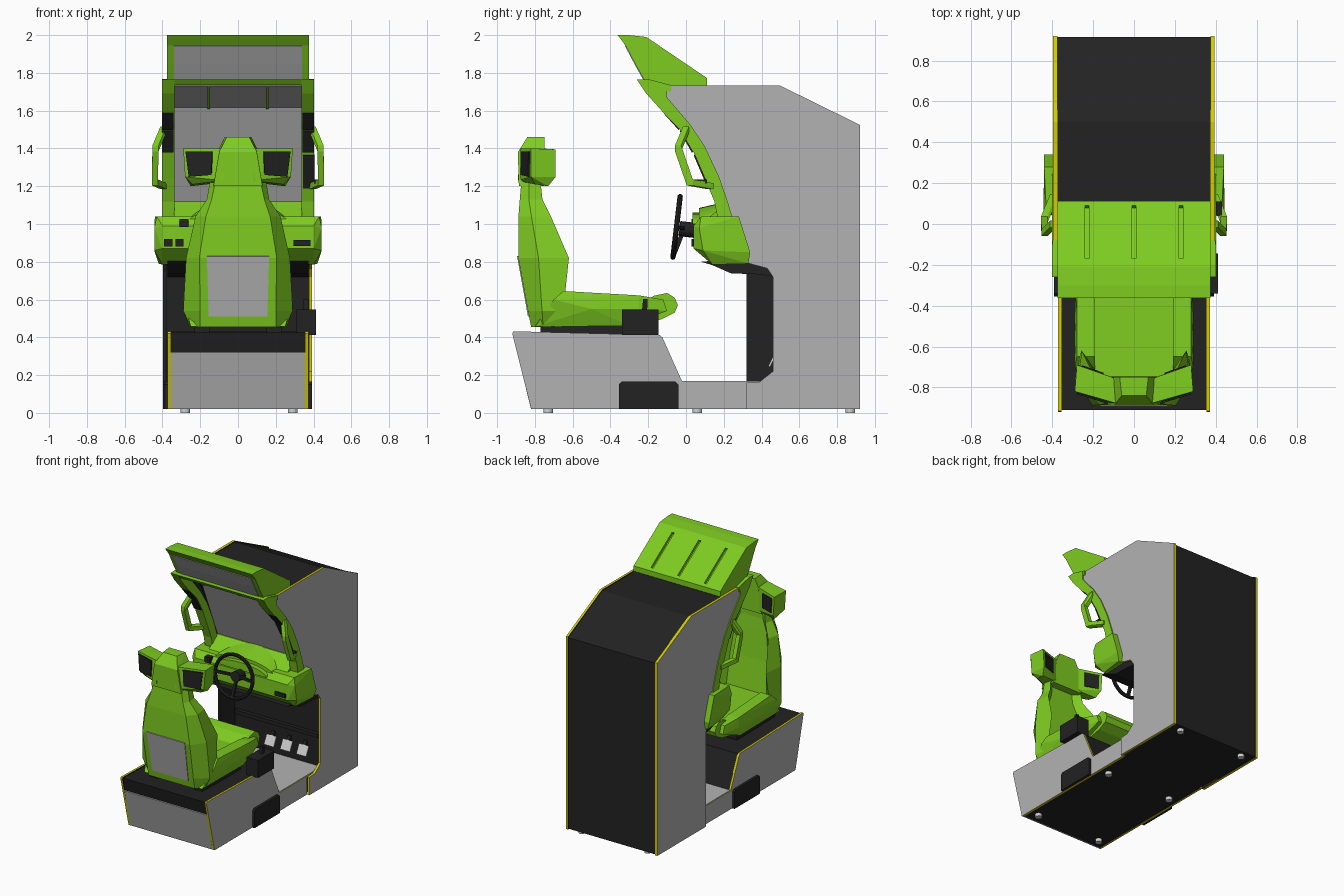
import bpy, bmesh, math
from mathutils import Vector, Matrix

if "Cube" in bpy.data.objects:
    bpy.data.objects.remove(bpy.data.objects["Cube"])

def material(name, r, g, b):
    m = bpy.data.materials.new(name)
    m.diffuse_color = (r, g, b, 1)
    m.use_nodes = True
    m.node_tree.nodes["Principled BSDF"].inputs["Base Color"].default_value = m.diffuse_color
    return m

GREEN = material("lime green", 0.21, 0.6, 0.015)
GREY = material("panel grey", 0.45, 0.45, 0.45)
BLACK = material("black", 0.016, 0.016, 0.016)
YELLOW = material("trim yellow", 0.65, 0.6, 0.0)
METAL = material("light metal", 0.65, 0.65, 0.65)

def finish(name, bm, mats, rule=None):
    bmesh.ops.recalc_face_normals(bm, faces=bm.faces[:])
    if rule:
        for f in bm.faces:
            f.material_index = rule(f)
    me = bpy.data.meshes.new(name)
    bm.to_mesh(me)
    bm.free()
    for m in mats:
        me.materials.append(m)
    ob = bpy.data.objects.new(name, me)
    bpy.context.collection.objects.link(ob)
    return ob

def prism(name, pts, x0, x1, mats, rule=None):
    """Side profile (y, z) extruded across x."""
    bm = bmesh.new()
    a = [bm.verts.new((x0, y, z)) for y, z in pts]
    b = [bm.verts.new((x1, y, z)) for y, z in pts]
    bm.faces.new(a)
    bm.faces.new(b[::-1])
    for i in range(len(pts)):
        j = (i + 1) % len(pts)
        bm.faces.new((a[i], a[j], b[j], b[i]))
    return finish(name, bm, mats if isinstance(mats, list) else [mats], rule)

def hulls(name, groups, mat):
    """One object from several convex pieces."""
    bm = bmesh.new()
    for g in groups:
        vs = [bm.verts.new(p) for p in g]
        r = bmesh.ops.convex_hull(bm, input=vs)
        junk = [v for v in set(r["geom_interior"] + r["geom_unused"]) if isinstance(v, bmesh.types.BMVert)]
        bmesh.ops.delete(bm, geom=junk, context='VERTS')
    bmesh.ops.dissolve_limit(bm, angle_limit=0.01, verts=bm.verts[:], edges=bm.edges[:])
    return finish(name, bm, [mat])

def cube_pts(c, h):
    return [(c[0] + i * h[0], c[1] + j * h[1], c[2] + k * h[2]) for i in (-1, 1) for j in (-1, 1) for k in (-1, 1)]

def box(name, x0, x1, y0, y1, z0, z1, mat):
    return hulls(name, [[(x, y, z) for x in (x0, x1) for y in (y0, y1) for z in (z0, z1)]], mat)

def beam(name, path, r, mat):
    return hulls(name, [cube_pts(p, (r, r, r)) + cube_pts(q, (r, r, r)) for p, q in zip(path, path[1:])], mat)

def plate(name, quad, mat, t=0.008):
    q = [Vector(p) for p in quad]
    n = (q[1] - q[0]).cross(q[3] - q[0]).normalized() * t / 2
    return hulls(name, [[p + n for p in q] + [p - n for p in q]], mat)

def slope_plate(name, w0, w1, p0, p1, mat, t=0.008, cx=0):
    """Plate across x, from (y,z) p0 to p1."""
    return plate(name, [(cx - w0, *p0), (cx + w0, *p0), (cx + w1, *p1), (cx - w1, *p1)], mat, t)

# Cabinet body and side panels with coloured rims
prism("cabinet_body", [(0.915, 0.025), (0.915, 1.518), (0.5, 1.725), (-0.06, 1.725), (0.04, 1.63),
      (0.27, 1.12), (0.3, 0.8), (0.5, 0.78), (0.5, 0.025)], -0.376, 0.376, BLACK)
upper = [(0.92, 0.02), (0.92, 1.525), (0.5, 1.732), (-0.1, 1.732), (-0.1, 1.67), (0, 1.54), (0.1, 1.38),
         (0.17, 1.22), (0.22, 1.04), (0.3, 0.8)]
notch = [(0.43, 0.765), (0.46, 0.72), (0.46, 0.22), (0.39, 0.165), (0.32, 0.16), (0.32, 0.02)]
def panel_rule(s, black_front=False):
    def rule(f):
        if abs(f.normal.x) > 0.5:
            return 0 if f.normal.x * s > 0 else 1
        c = f.calc_center_median()
        return 1 if black_front and c.z < 0.79 and f.normal.y < -0.5 else 2
    return rule
prism("right_side_panel", upper + notch, 0.375, 0.393, [GREY, BLACK, YELLOW], panel_rule(1))
prism("left_side_panel", upper + [(0.32, 0.75), (0.32, 0.02)], -0.396, -0.375, [GREY, BLACK, YELLOW], panel_rule(-1, True))

# Seat base
prism("base_body", [(-0.815, 0.025), (-0.912, 0.425), (-0.132, 0.405), (-0.03, 0.155), (0.5, 0.155), (0.5, 0.025)],
      -0.356, 0.356, BLACK)
base = [(-0.82, 0.02), (-0.92, 0.42), (-0.915, 0.432), (-0.14, 0.412), (-0.125, 0.4), (-0.02, 0.165), (0.32, 0.165), (0.32, 0.02)]
for s, n in ((-1, "left"), (1, "right")):
    prism(n + "_base_panel", base, s * 0.355, s * 0.372, [GREY, BLACK, YELLOW], panel_rule(s))
    prism(n + "_base_vent", [(-0.355, 0.02), (-0.355, 0.15), (-0.34, 0.165), (-0.055, 0.165), (-0.04, 0.15), (-0.04, 0.02)],
          s * 0.37, s * 0.392, BLACK)
slope_plate("base_rear_panel", 0.355, 0.355, (-0.817, 0.022), (-0.89, 0.32), GREY)
box("floor", -0.368, 0.368, -0.022, 0.5, 0.15, 0.168, GREY)

# Feet
for x in (-0.28, 0.29):
    for y in (-0.73, 0.06, 0.87):
        pts = [(x + 0.025 * math.cos(a * math.pi / 6), y + 0.025 * math.sin(a * math.pi / 6), z)
               for a in range(12) for z in (0, 0.03)]
        hulls("foot", [pts], METAL)

# Pedals
for x in (-0.04, 0.1, 0.24):
    slope_plate("pedal", 0.042, 0.042, (0.44, 0.245), (0.475, 0.315), METAL, 0.01, x)
    beam("pedal_arm", [(x, 0.47, 0.28), (x, 0.5, 0.33)], 0.012, BLACK)
box("pedal_rail", -0.36, 0.36, 0.47, 0.5, 0.4, 0.43, BLACK)

# Screen and lower visor
slope_plate("screen", 0.345, 0.345, (0.25, 1.1), (0.03, 1.63), GREY)
slope_plate("visor_underside", 0.345, 0.345, (0.03, 1.62), (-0.225, 1.735), GREY)
for s in (-1, 1):
    slope_plate("visor_rib", 0.006, 0.006, (0.025, 1.615), (-0.22, 1.728), GREEN, 0.012, s * 0.155)
prism("visor_bar", [(-0.26, 1.765), (-0.2, 1.767), (-0.08, 1.735), (-0.08, 1.7), (-0.22, 1.735), (-0.235, 1.735)],
      -0.4, 0.4, GREEN)

# Side frames, speakers and grab handles
frame = [(-0.26, 1.765), (-0.21, 1.69), (-0.12, 1.59), (-0.03, 1.5), (0.04, 1.38), (0.1, 1.24), (0.15, 1.12), (0.17, 1.02),
         (0.25, 1.02), (0.22, 1.12), (0.175, 1.25), (0.1, 1.41), (0.02, 1.53), (-0.1, 1.67), (-0.1, 1.735), (-0.2, 1.767)]
for s, n in ((-1, "left"), (1, "right")):
    prism(n + "_screen_frame", frame, s * 0.335, s * 0.402, GREEN)
    slope_plate(n + "_frame_speaker", 0.03, 0.03, (0.035, 1.38), (-0.03, 1.495), BLACK, 0.009, s * 0.372)
    slope_plate(n + "_upper_speaker", 0.03, 0.03, (-0.035, 1.5), (-0.115, 1.588), BLACK, 0.009, s * 0.372)
    beam(n + "_grab_handle", [(s * 0.395, 0, 1.5), (s * 0.437, -0.042, 1.4), (s * 0.44, 0.02, 1.22),
                              (s * 0.395, 0.13, 1.2)], 0.016, GREEN)
slope_plate("right_lower_speaker", 0.03, 0.03, (0.12, 1.19), (0.045, 1.365), BLACK, 0.009, 0.375)
box("handle_pad", 0.405, 0.43, 0.04, 0.11, 1.215, 1.235, BLACK)

# Marquee with grooves in the roof
front = [(-0.22, 1.76), (-0.27, 1.85), (-0.32, 1.945), (-0.362, 2.0)]
marquee = prism("marquee", [(0.112, 1.73), (-0.2, 1.73)] + front + [(-0.3, 2.0), (-0.21, 1.99), (0.112, 1.772)],
                -0.375, 0.375, GREEN)
d = Vector((0.322, -0.218)).normalized()
for x in (-0.23, 0, 0.23):
    cut = slope_plate("groove_cutter", 0.01, 0.01, (-0.17, 1.963), (0.09, 1.787), GREEN, 0.04, x)
    mod = marquee.modifiers.new("groove", 'BOOLEAN')
    mod.object, mod.solver = cut, 'EXACT'
    bpy.context.view_layer.objects.active = marquee
    bpy.ops.object.modifier_apply(modifier=mod.name)
    bpy.data.objects.remove(cut)
for p, q in zip(front[:2], front[1:3]):
    slope_plate("marquee_sign", 0.338, 0.338, p, q, GREY)

# Dashboard
hulls("dashboard", [[(s * w, y, z) for s in (-1, 1) for w, y, z in (
    (0.4, 0.04, 0.99), (0.4, 0.04, 0.87), (0.43, 0.08, 1.04), (0.443, 0.07, 0.98), (0.443, 0.09, 0.86), (0.4, 0.14, 0.785),
    (0.44, 0.28, 1.04), (0.44, 0.34, 0.85), (0.42, 0.33, 0.79))]], GREEN)
prism("dash_slope", [(0.12, 1.035), (0.23, 1.12), (0.3, 1.12), (0.3, 1.03)], -0.34, 0.34, GREEN)
hulls("instrument_hood", [[(0.27 * math.cos(a * math.pi / 12), y, 1.0 + h * math.sin(a * math.pi / 12))
      for a in range(13) for y, h in ((0.07, 0.085), (0.24, 0.125))]], GREEN)
hulls("instrument_face", [[(0.22 * math.cos(a * math.pi / 12), y, 1.0 + 0.06 * math.sin(a * math.pi / 12))
      for a in range(13) for y in (0.035, 0.08)]], GREEN)
prism("dash_underside", [(0.08, 0.8), (0.14, 0.782), (0.24, 0.738), (0.36, 0.735), (0.5, 0.72), (0.5, 0.79), (0.3, 0.82)],
      -0.374, 0.374, BLACK)
for x, z, w, h in ((-0.37, 0.9, 0.022, 0.02), (-0.31, 0.9, 0.022, 0.02), (-0.285, 1.005, 0.024, 0.022), (0.34, 0.9, 0.045, 0.016)):
    box("dash_button", x - w, x + w, 0.03, 0.09, z - h, z + h, BLACK)

# Steering wheel
tilt = math.radians(83.3)
bpy.ops.mesh.primitive_torus_add(major_radius=0.162, minor_radius=0.014, major_segments=36, minor_segments=8,
                                 location=(0, -0.05, 0.985), rotation=(tilt, 0, 0))
wheel = bpy.context.object
wheel.name = "steering_wheel"
wheel.data.materials.append(BLACK)
bpy.ops.object.shade_smooth_by_angle()
rot = Matrix.Rotation(tilt, 3, 'X')
for a in (0, 180, 270):
    e = rot @ Vector((math.cos(math.radians(a)), math.sin(math.radians(a)), 0)) * 0.16 + Vector((0, -0.05, 0.985))
    beam("wheel_spoke", [(0, -0.01, 0.975), e], 0.009, BLACK)
bpy.ops.mesh.primitive_cylinder_add(vertices=16, radius=0.04, depth=0.1, location=(0, 0.015, 0.97), rotation=(tilt, 0, 0))
bpy.context.object.name = "steering_column"
bpy.context.object.data.materials.append(BLACK)

# Seat back: rings of (z, back half width, half width, back y, front y, hollow y)
bm = bmesh.new()
rings = []
for z, bw, w, yb, yf, yr in ((0.455, 0.2, 0.25, -0.82, -0.66, -0.72), (0.54, 0.2, 0.29, -0.837, -0.65, -0.74),
                             (0.82, 0.205, 0.275, -0.888, -0.62, -0.78), (1.04, 0.17, 0.225, -0.887, -0.715, -0.8),
                             (1.13, 0.14, 0.165, -0.88, -0.76, -0.81), (1.22, 0.12, 0.15, -0.872, -0.77, -0.81)):
    ym = yb + (yf - yb) * 0.4
    pts = [(bw, yb), (w, ym), (w * 0.93, yf), (w * 0.6, yr)]
    pts += [(-x, y) for x, y in pts[::-1]]
    rings.append([bm.verts.new((x, y, z)) for x, y in pts])
for a, b in zip(rings, rings[1:]):
    for i in range(8):
        bm.faces.new((a[i], a[(i + 1) % 8], b[(i + 1) % 8], b[i]))
bm.faces.new(rings[0])
bm.faces.new(rings[-1])
finish("seat_back", bm, [GREEN])
slope_plate("seat_back_panel", 0.155, 0.165, (-0.832, 0.51), (-0.89, 0.83), GREY, 0.009)

# Headrest with speaker wings
hulls("headrest", [[(s * w, y, z) for s in (-1, 1) for w, y, z in (
    (0.13, -0.885, 1.2), (0.13, -0.75, 1.2), (0.1, -0.89, 1.38), (0.1, -0.75, 1.4), (0.06, -0.84, 1.46), (0.07, -0.75, 1.46),
    (0.08, -0.87, 1.4))]], GREEN)
for s, n in ((-1, "left"), (1, "right")):
    hulls(n + "_headrest_wing", [[(s * x, y, z) for x, y, z in (
        (0.08, -0.89, 1.23), (0.08, -0.88, 1.4), (0.08, -0.76, 1.22), (0.08, -0.76, 1.4), (0.28, -0.82, 1.25), (0.29, -0.82, 1.4),
        (0.25, -0.73, 1.2), (0.27, -0.69, 1.25), (0.28, -0.69, 1.395), (0.24, -0.8, 1.21))]], GREEN)
    plate(n + "_rear_speaker", [(s * 0.14, -0.872, 1.26), (s * 0.26, -0.833, 1.25), (s * 0.277, -0.83, 1.385),
                                (s * 0.135, -0.873, 1.385)], BLACK, 0.009)
    plate(n + "_front_speaker", [(s * 0.15, -0.733, 1.26), (s * 0.25, -0.698, 1.26), (s * 0.255, -0.697, 1.375),
                                 (s * 0.15, -0.733, 1.375)], BLACK, 0.009)

# Seat cushion, bolsters, rails
nose = [(-0.1, 0.635), (-0.06, 0.61), (-0.043, 0.57), (-0.06, 0.53), (-0.13, 0.495)]
prism("seat_cushion", [(-0.8, 0.457), (-0.75, 0.58), (-0.25, 0.57), (-0.17, 0.62)] + nose + [(-0.3, 0.46)], -0.22, 0.22, GREEN)
for s, n in ((-1, "left"), (1, "right")):
    hulls(n + "_bolster", [[(s * x, y, z) for y, z, xo in ((-0.8, 0.457, 0.25), (-0.7, 0.6, 0.29), (-0.65, 0.645, 0.28),
          (-0.25, 0.622, 0.28), (-0.12, 0.6, 0.25), (-0.1, 0.54, 0.25), (-0.3, 0.46, 0.26), (-0.5, 0.55, 0.292),
          (-0.25, 0.55, 0.285)) for x in (0.19, xo)]], GREEN)
    box(n + "_seat_rail", s * 0.15, s * 0.23, -0.77, -0.3, 0.415, 0.46, BLACK)

# Gear shifter box
box("shifter_box", 0.31, 0.412, -0.34, -0.145, 0.412, 0.548, BLACK)
beam("shifter_lever", [(0.36, -0.22, 0.54), (0.36, -0.215, 0.59)], 0.012, BLACK)
